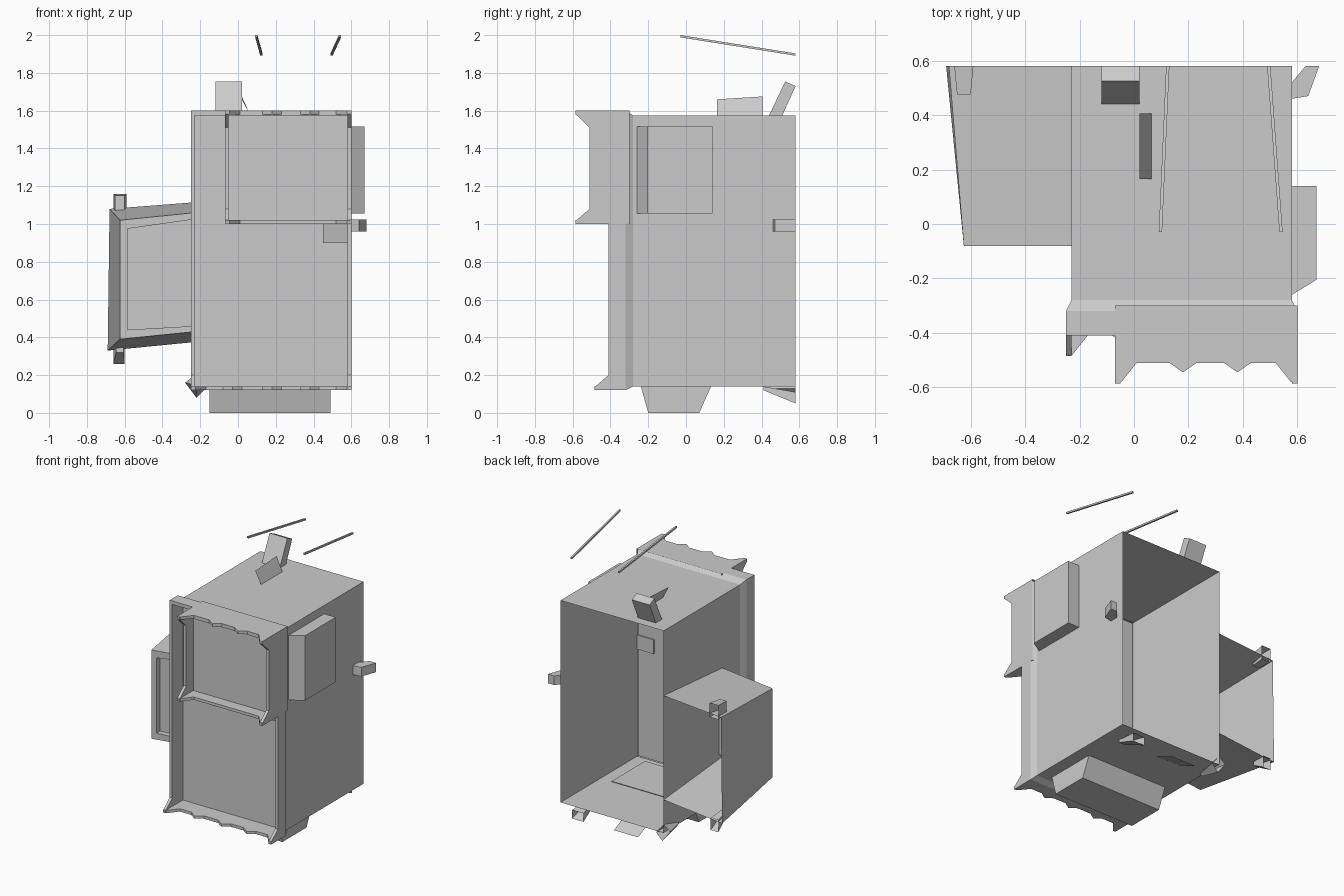
import bpy, bmesh

if "Cube" in bpy.data.objects:
    bpy.data.objects.remove(bpy.data.objects["Cube"])


def finish(name, bm):
    bmesh.ops.recalc_face_normals(bm, faces=bm.faces)
    me = bpy.data.meshes.new(name)
    bm.to_mesh(me)
    bm.free()
    ob = bpy.data.objects.new(name, me)
    bpy.context.collection.objects.link(ob)
    return ob


def loft(name, rings, cap_first=False, cap_last=True):
    """Skin between rings given as (y, [(x, z), ...])."""
    bm = bmesh.new()
    vs = [[bm.verts.new((x, y, z)) for x, z in pts] for y, pts in rings]
    n = len(vs[0])
    for a, b in zip(vs, vs[1:]):
        for i in range(n):
            j = (i + 1) % n
            bm.faces.new((a[i], a[j], b[j], b[i]))
    if cap_first:
        bm.faces.new(vs[0])
    if cap_last:
        bm.faces.new(vs[-1])
    return finish(name, bm)


def prism(name, axis, lo, hi, pts):
    """Extrude a 2D outline along an axis; outline uses the other two axes in order."""
    def place(t, p):
        return {"x": (t, *p), "y": (p[0], t, p[1]), "z": (*p, t)}[axis]
    bm = bmesh.new()
    a = [bm.verts.new(place(lo, p)) for p in pts]
    b = [bm.verts.new(place(hi, p)) for p in pts]
    n = len(pts)
    bm.faces.new(a)
    bm.faces.new(b)
    for i in range(n):
        j = (i + 1) % n
        bm.faces.new((a[i], a[j], b[j], b[i]))
    return finish(name, bm)


def sheet(name, pts):
    bm = bmesh.new()
    bm.faces.new([bm.verts.new(p) for p in pts])
    return finish(name, bm)


def rect(x0, x1, z0, z1):
    return [(x0, z0), (x1, z0), (x1, z1), (x0, z1)]


# Main housing: open back, flared front rim, recessed front panel
outer = rect(-0.25, 0.60, 0.12, 1.60)
body = rect(-0.23, 0.58, 0.14, 1.575)
loft("main_housing", [(0.58, body), (-0.28, body), (-0.32, outer),
                      (-0.41, outer), (-0.41, body), (-0.29, body)])

# Upper front hood: tube with recessed panel
hood = rect(-0.07, 0.60, 1.0, 1.60)
hood_in = rect(-0.05, 0.58, 1.02, 1.575)
loft("upper_hood", [(-0.30, hood), (-0.51, hood), (-0.51, hood_in), (-0.43, hood_in)])


def tooth_row(name, x0, x1, y, z0, z1, bumps):
    # Pointed corners joined by a straight edge with small triangular teeth
    for side, x, d in (("left", x0, 0.08), ("right", x1, -0.08)):
        prism(f"{name}_{side}_point", "z", z0, z1,
              [(x, y), (x, y - 0.075), (x + d * 0.3, y - 0.07), (x + d, y)])
    for i, x in enumerate(bumps):
        prism(f"{name}_tooth_{i}", "z", z0, z1,
              [(x - 0.05, y), (x, y - 0.035), (x + 0.05, y)])


def side_point(name, x0, x1, y, z, d):
    prism(name, "x", x0, x1, [(y, z), (y - 0.075, z), (y - 0.075, z + d * 0.2), (y, z + d)])


tooth_row("hood_top", -0.07, 0.60, -0.51, 1.58, 1.60, (0.18, 0.38))
tooth_row("hood_bottom", -0.07, 0.60, -0.51, 1.0, 1.02, ())
tooth_row("rim_bottom", -0.25, 0.60, -0.41, 0.12, 0.14, (-0.03, 0.18, 0.38))
for side, x in (("left", -0.07), ("right", 0.58)):
    side_point(f"hood_{side}_upper_point", x, x + 0.02, -0.51, 1.60, -0.09)
    side_point(f"hood_{side}_lower_point", x, x + 0.02, -0.51, 1.0, 0.08)
for side, x in (("left", -0.25), ("right", 0.58)):
    side_point(f"rim_{side}_lower_point", x, x + 0.02, -0.41, 0.12, 0.08)

# Small tab below the hood
prism("hood_tab", "x", 0.45, 0.58, [(-0.28, 0.90), (-0.30, 0.90), (-0.32, 1.0), (-0.28, 1.0)])

# Side compartment: tapered, open at the back
loft("side_compartment", [
    (0.58, [(-0.69, 0.33), (-0.23, 0.375), (-0.23, 1.115), (-0.68, 1.08)]),
    (-0.08, [(-0.625, 0.39), (-0.23, 0.43), (-0.23, 1.06), (-0.625, 1.02)]),
    (-0.08, [(-0.585, 0.44), (-0.23, 0.46), (-0.23, 1.025), (-0.585, 0.975)]),
    (-0.04, [(-0.585, 0.44), (-0.23, 0.46), (-0.23, 1.025), (-0.585, 0.975)])])

# Side box on the right wall
prism("right_side_box", "z", 1.055, 1.515,
      [(0.58, -0.26), (0.67, -0.205), (0.67, 0.14), (0.58, 0.14)])

# Base foot
prism("base_foot", "x", -0.15, 0.49, [(-0.24, 0.145), (-0.20, 0.0), (0.07, 0.0), (0.135, 0.145)])

# Leaning chimney and slanted fin on the roof
prism("chimney", "x", -0.12, 0.02, [(0.44, 1.575), (0.525, 1.755), (0.58, 1.73), (0.51, 1.575)])
sheet("roof_fin", [(0.065, 0.165, 1.575), (0.065, 0.405, 1.575),
                   (0.02, 0.405, 1.675), (0.02, 0.165, 1.66)])

# Curled claws along the back edge
loft("claw_upper_left", [(0.58, rect(-0.66, -0.59, 1.06, 1.16)),
                         (0.475, rect(-0.65, -0.60, 1.06, 1.15))], False)
loft("claw_lower_left", [(0.58, rect(-0.66, -0.60, 0.26, 0.345)),
                         (0.475, rect(-0.645, -0.605, 0.32, 0.36))], False)
loft("claw_body_left", [(0.58, [(-0.28, 0.16), (-0.22, 0.08), (-0.17, 0.13), (-0.23, 0.20)]),
                        (0.42, [(-0.24, 0.15), (-0.22, 0.12), (-0.20, 0.13), (-0.22, 0.16)])], False)
loft("claw_body_bottom", [(0.58, rect(0.40, 0.49, 0.05, 0.11)),
                          (0.41, rect(0.42, 0.47, 0.12, 0.14))], False)
prism("claw_right", "z", 0.96, 1.025, [(0.58, 0.46), (0.64, 0.47), (0.68, 0.58), (0.63, 0.58), (0.58, 0.52)])
sheet("bottom_flap", [(-0.03, 0.41, 0.135), (0.16, 0.41, 0.135), (0.16, 0.58, 0.055), (-0.03, 0.58, 0.055)])

# Two floating rods above the roof
for side, xa, xb in (("left", 0.097, 0.124), ("right", 0.54, 0.495)):
    h = 0.006
    loft(f"{side}_rod", [(y, rect(x - h, x + h, z - h, z + h))
                         for y, x, z in ((-0.03, xa, 1.994), (0.58, xb, 1.897))], True)
